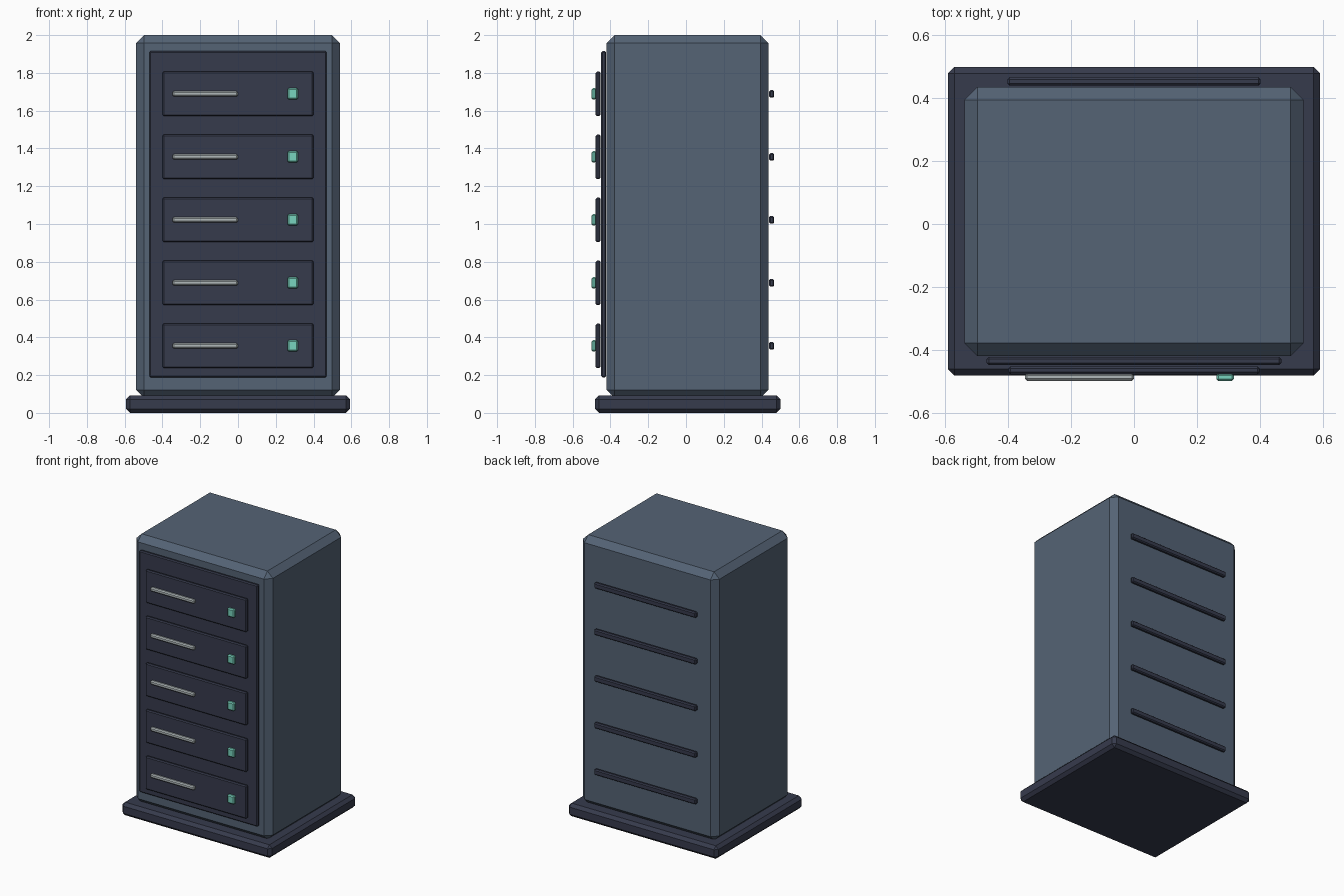
import bpy
from mathutils import Vector

old = bpy.data.objects.get("Cube")
if old:
    bpy.data.objects.remove(old, do_unlink=True)


def make_material(name, rgb):
    mat = bpy.data.materials.new(name)
    mat.use_nodes = True
    color = (*rgb, 1)
    mat.diffuse_color = color
    mat.node_tree.nodes["Principled BSDF"].inputs["Base Color"].default_value = color
    return mat


slate = make_material("slate_blue", (0.089, 0.125, 0.178))
dark = make_material("dark_navy", (0.037, 0.043, 0.073))
silver = make_material("silver_grey", (0.44, 0.49, 0.50))
mint = make_material("mint_green", (0.19, 0.66, 0.52))


def chamfered_box(name, low, high, chamfer, mat):
    """Box between two corners, with single-segment chamfered edges."""
    low, high = Vector(low), Vector(high)
    bpy.ops.mesh.primitive_cube_add(size=1, location=(low + high) / 2)
    obj = bpy.context.object
    obj.name = name
    obj.scale = high - low
    bpy.ops.object.transform_apply(location=False, rotation=False, scale=True)
    bevel = obj.modifiers.new("chamfer", "BEVEL")
    bevel.width = chamfer
    bevel.segments = 1
    obj.data.materials.append(mat)
    return obj


# Cabinet shell, plinth and recessed-looking front panel
chamfered_box("cabinet", (-0.54, -0.42, 0.08), (0.54, 0.436, 2), 0.042, slate)
chamfered_box("plinth", (-0.592, -0.482, 0), (0.592, 0.5, 0.093), 0.021, dark)
chamfered_box("front_panel", (-0.469, -0.449, 0.188), (0.469, -0.423, 1.915), 0.007, dark)

# Five drawer units, each with handle, status light and rear vent
for i in range(5):
    z = 0.355 + i * 0.3335
    n = i + 1

    def unit_part(name, x0, x1, y0, y1, height, chamfer, mat):
        chamfered_box(f"{name}_{n}", (x0, y0, z - height / 2),
                      (x1, y1, z + height / 2), chamfer, mat)

    unit_part("drawer", -0.4, 0.4, -0.478, -0.453, 0.236, 0.007, dark)
    unit_part("handle", -0.347, 0, -0.499, -0.475, 0.028, 0.007, silver)
    unit_part("status_light", 0.262, 0.318, -0.5, -0.475, 0.06, 0.007, mint)
    unit_part("rear_vent", -0.403, 0.403, 0.44, 0.467, 0.04, 0.007, dark)
